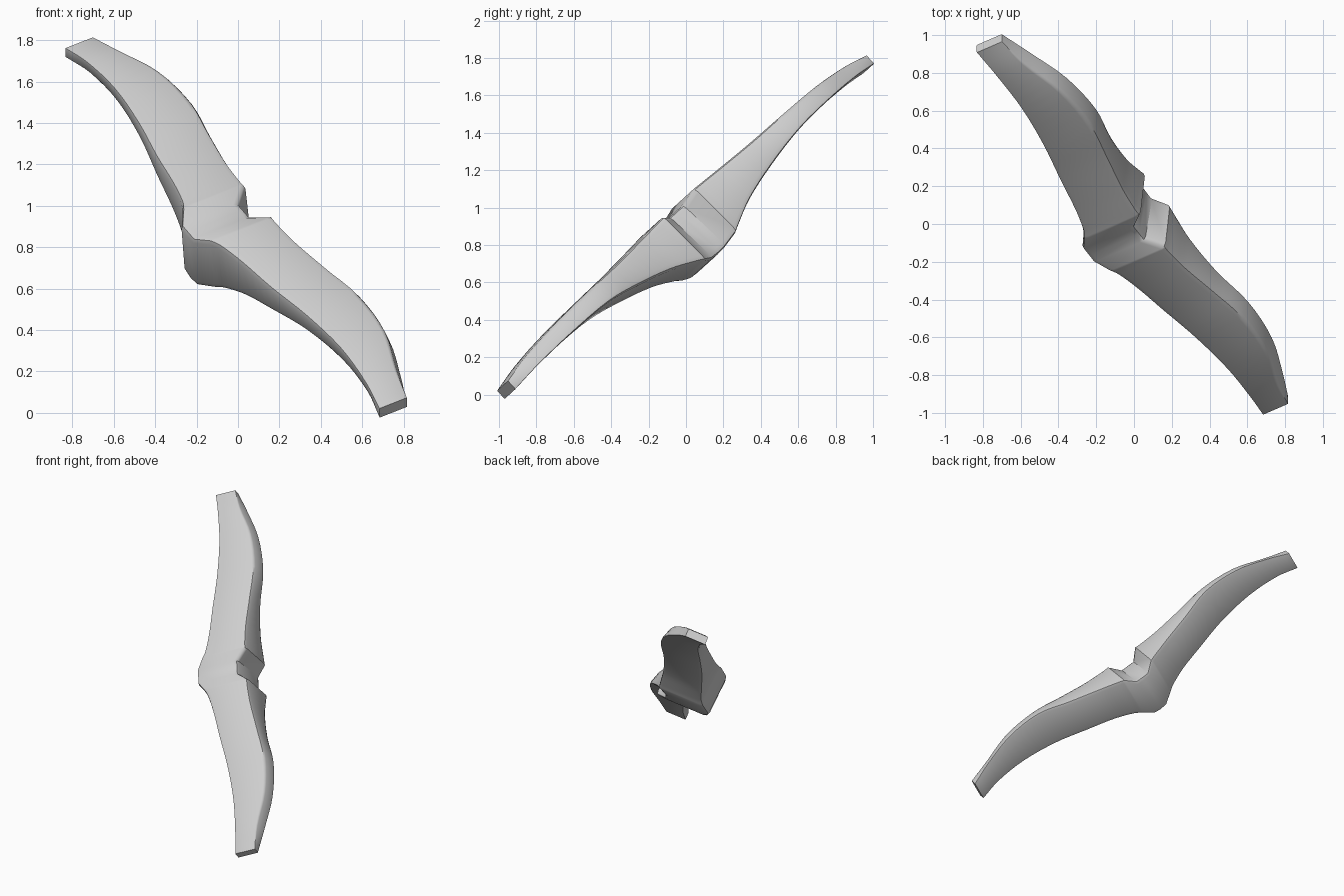
import bpy, bmesh, math
from mathutils import Vector, Matrix

if "Cube" in bpy.data.objects:
    bpy.data.objects.remove(bpy.data.objects["Cube"])

# Local frame: length axis, width axis, thickness axis (towards the back)
ALONG = Vector((-0.505, 0.639, 0.580)).normalized()
WIDE = Vector((0.864, 0.374, 0.340))
WIDE = (WIDE - ALONG * WIDE.dot(ALONG)).normalized()
DEEP = ALONG.cross(WIDE)
CENTRE = Vector((0, 0, 0.90))

# Half of the blade: distance along, left front, left back,
# right front, right back, front depth, back depth
GRIP = [
    (0.00, -0.285, -0.270, 0.035, 0.080, -0.095, 0.225),
    (0.055, -0.285, -0.265, 0.035, 0.080, -0.095, 0.222),
]
WING = [
    (0.13, -0.235, -0.215, 0.115, 0.145, -0.120, 0.203),
    (0.18, -0.210, -0.190, 0.115, 0.148, -0.118, 0.180),
    (0.33, -0.175, -0.160, 0.128, 0.157, -0.110, 0.120),
    (0.55, -0.140, -0.128, 0.165, 0.188, -0.100, 0.065),
    (0.80, -0.092, -0.080, 0.203, 0.240, -0.095, 0.022),
    (1.08, -0.062, -0.045, 0.185, 0.220, -0.086, 0.012),
    (1.33, -0.068, -0.052, 0.105, 0.138, -0.062, 0.017),
    (1.50, -0.087, -0.087, 0.068, 0.068, -0.028, 0.032),
]


def spline(rows, steps):
    """Smooth curve through the rows."""
    out = []
    for i in range(len(rows) - 1):
        a, b = rows[max(i - 1, 0)], rows[i]
        c, d = rows[i + 1], rows[min(i + 2, len(rows) - 1)]
        for k in range(steps):
            t = k / steps
            row = []
            for j in range(7):
                h = c[0] - b[0]
                m0 = (c[j] - a[j]) / (c[0] - a[0]) * h
                m1 = (d[j] - b[j]) / (d[0] - b[0]) * h
                row.append((2*t**3 - 3*t**2 + 1) * b[j] + (t**3 - 2*t*t + t) * m0
                           + (3*t*t - 2*t**3) * c[j] + (t**3 - t*t) * m1)
            out.append(tuple(row))
    return out + [rows[-1]]


def section(row, side):
    """Four-cornered section with softened corners."""
    s, lf, lb, rf, rb, tf, tb = row
    corners = [Vector(p) for p in ((lf, tf), (rf, tf), (rb, tb), (lb, tb))]
    cut = 0.2 * min(rf - lf, tb - tf) * (1 - 0.6 * (s / 1.5) ** 4)
    cut = min(cut, 0.03)
    pts = []
    for i, p in enumerate(corners):
        before = p + (corners[i - 1] - p).normalized() * cut
        after = p + (corners[(i + 1) % 4] - p).normalized() * cut
        middle = (before + after) * 0.25 + p * 0.5
        pts += [before, middle, after]
    return [CENTRE + ALONG * (s * side) + WIDE * p.x + DEEP * p.y for p in pts]


# Mirrored stations from one tip to the other
half = GRIP + spline(WING, 4)
rings = [section(r, -1) for r in reversed(half[1:])] + [section(r, 1) for r in half]

bm = bmesh.new()
loops = [[bm.verts.new(p) for p in ring] for ring in rings]
for a, b in zip(loops, loops[1:]):
    n = len(a)
    for i in range(n):
        j = (i + 1) % n
        bm.faces.new((a[i], a[j], b[j], b[i]))
# Flat tip caps
bm.faces.new(loops[0])
bm.faces.new(loops[-1])
bmesh.ops.recalc_face_normals(bm, faces=bm.faces)
mesh = bpy.data.meshes.new("curved_blade")
bm.to_mesh(mesh)
bm.free()

blade = bpy.data.objects.new("curved_blade", mesh)
bpy.context.collection.objects.link(blade)
grey = bpy.data.materials.new("light_grey")
grey.diffuse_color = (0.62, 0.62, 0.62, 1)
grey.use_nodes = True
grey.node_tree.nodes["Principled BSDF"].inputs["Base Color"].default_value = grey.diffuse_color
mesh.materials.append(grey)

bpy.context.view_layer.objects.active = blade
blade.select_set(True)
bpy.ops.object.shade_smooth_by_angle(angle=math.radians(40))
